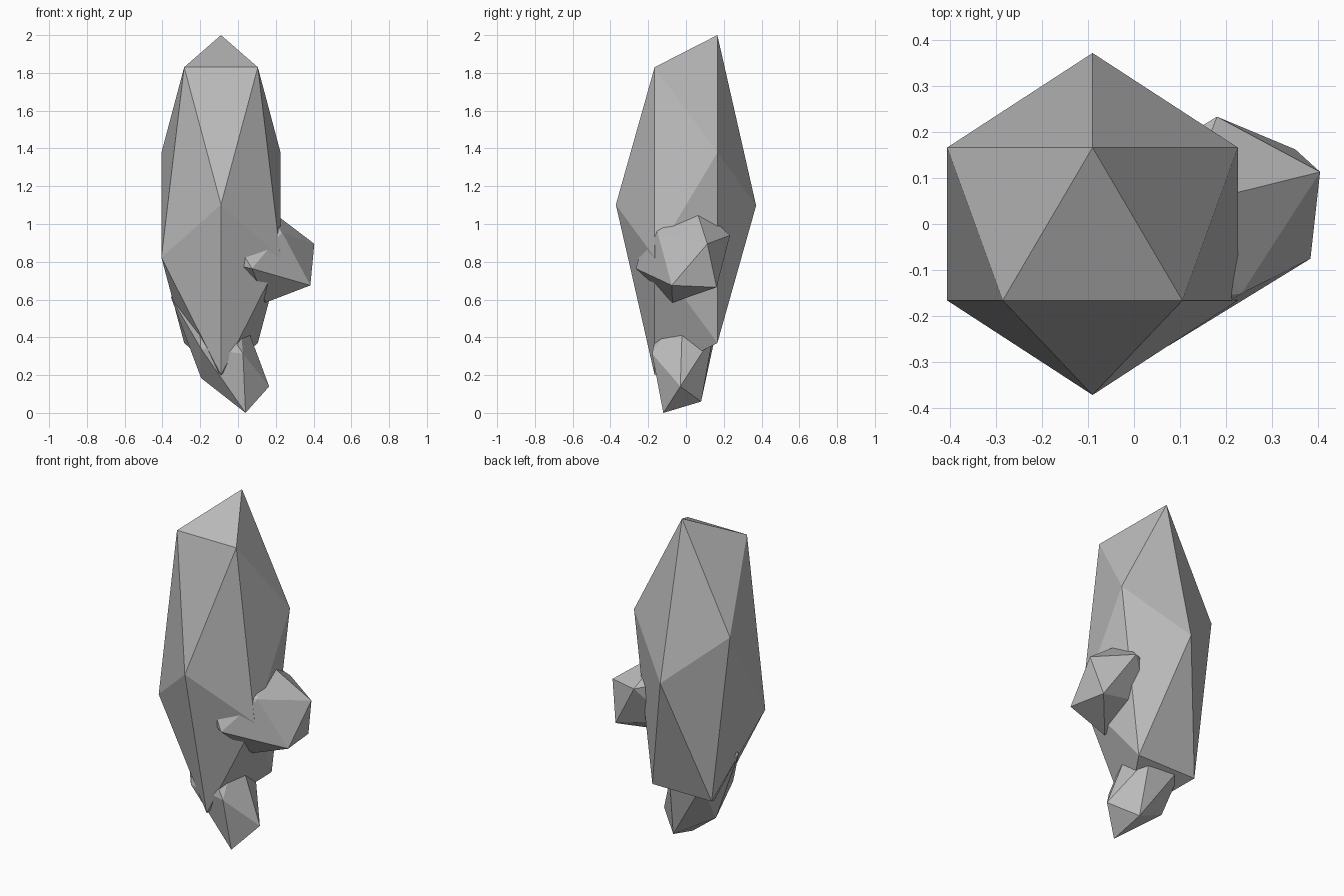
import bpy, bmesh
from mathutils import Matrix, Vector

cube = bpy.data.objects.get("Cube")
if cube:
    bpy.data.objects.remove(cube)

# Single stone colour
stone = bpy.data.materials.new("grey_stone")
stone.use_nodes = True
stone.diffuse_color = (0.5, 0.5, 0.5, 1)
bsdf = next(n for n in stone.node_tree.nodes if n.type == 'BSDF_PRINCIPLED')
bsdf.inputs["Base Color"].default_value = (0.5, 0.5, 0.5, 1)


def columns(vectors):
    return Matrix(vectors).transposed()


def crystal(name, centre, *corners):
    """Stretched icosahedron, placed by its centre and the corners of one face."""
    centre = Vector(centre)
    bm = bmesh.new()
    bmesh.ops.create_icosphere(bm, subdivisions=1, radius=1)
    bm.faces.ensure_lookup_table()
    source = columns([v.co.copy() for v in bm.faces[0].verts])
    target = columns([Vector(c) - centre for c in corners])
    stretch = target @ source.inverted()
    for v in bm.verts:
        v.co = centre + stretch @ v.co
    bmesh.ops.recalc_face_normals(bm, faces=bm.faces)
    mesh = bpy.data.meshes.new(name)
    bm.to_mesh(mesh)
    bm.free()
    mesh.materials.append(stone)
    obj = bpy.data.objects.new(name, mesh)
    bpy.context.collection.objects.link(obj)
    return obj


# Tall main shard
crystal("main_shard", (-0.09, 0, 1.10),
        (-0.09, 0.166, 2.0), (-0.285, -0.166, 1.83), (0.105, -0.166, 1.83))

# Small shard growing out of the left side
crystal("side_shard", (0.127, -0.016, 0.852),
        (0.404, 0.113, 0.895), (0.35, 0.162, 0.665), (0.18, 0.233, 0.94))

# Small shard under the foot of the main one
crystal("lower_shard", (-0.095, -0.009, 0.376),
        (0.04, -0.12, 0), (0.165, -0.03, 0.14), (0.028, 0.08, 0.06))
